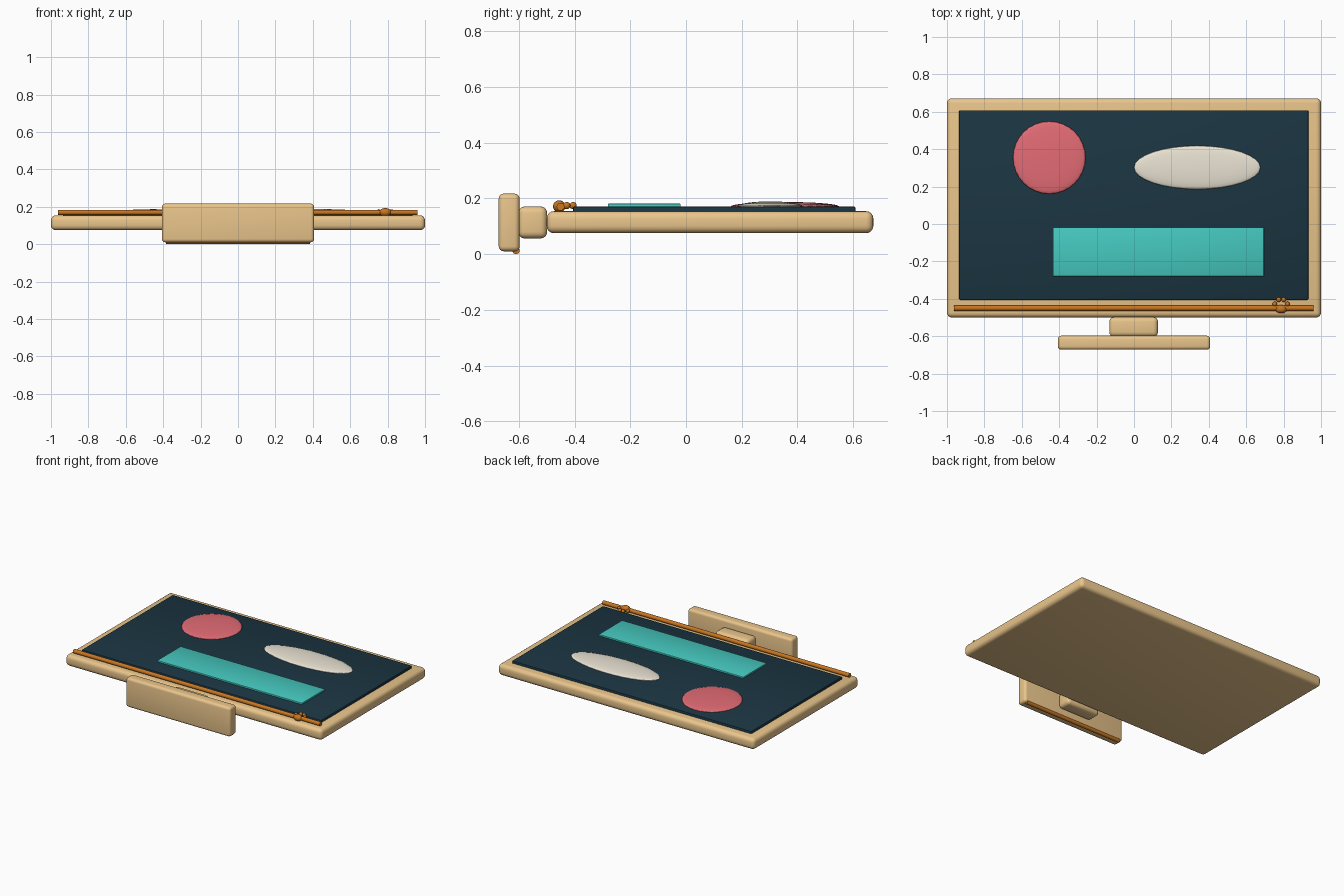
import bpy
import math

if "Cube" in bpy.data.objects:
    bpy.data.objects.remove(bpy.data.objects["Cube"])


def material(name, rgb):
    m = bpy.data.materials.new(name)
    m.diffuse_color = (*rgb, 1)
    m.use_nodes = True
    m.node_tree.nodes["Principled BSDF"].inputs["Base Color"].default_value = m.diffuse_color
    return m


TAN = material("tan", (0.82, 0.56, 0.26))
NAVY = material("navy", (0.011, 0.036, 0.055))
ORANGE = material("orange", (0.58, 0.18, 0.015))
PINK = material("pink", (0.78, 0.15, 0.18))
CREAM = material("cream", (0.82, 0.77, 0.65))
TEAL = material("teal", (0.06, 0.58, 0.52))


def finish(name, mat, scale=None):
    ob = bpy.context.object
    ob.name = name
    if scale:
        ob.scale = scale
        bpy.ops.object.transform_apply(location=False, rotation=False, scale=True)
    ob.data.materials.append(mat)
    return ob


def box(name, xr, yr, zr, mat, bevel, segments=4):
    """Rounded box given by its extents."""
    lo, hi = zip(xr, yr, zr)
    bpy.ops.mesh.primitive_cube_add(size=1, location=[(a + b) / 2 for a, b in zip(lo, hi)])
    ob = finish(name, mat, [b - a for a, b in zip(lo, hi)])
    mod = ob.modifiers.new("bevel", 'BEVEL')
    mod.width = bevel
    mod.segments = segments
    bpy.ops.object.modifier_apply(modifier=mod.name)
    bpy.ops.object.shade_smooth_by_angle(angle=math.radians(35))


def blob(name, loc, radii, mat, segments=32, rings=16):
    """Ellipsoid."""
    bpy.ops.mesh.primitive_uv_sphere_add(segments=segments, ring_count=rings, radius=1, location=loc)
    finish(name, mat, radii)
    bpy.ops.object.shade_smooth()


def rod(name, x0, x1, y, z, r, mat):
    """Horizontal rod along x."""
    bpy.ops.mesh.primitive_cylinder_add(vertices=24, radius=r, depth=x1 - x0,
                                        location=((x0 + x1) / 2, y, z),
                                        rotation=(0, math.pi / 2, 0))
    finish(name, mat)
    bpy.ops.object.shade_smooth_by_angle(angle=math.radians(40))


# monitor body, lying on its back
box("frame", (-1, 1), (-0.5, 0.672), (0.075, 0.154), TAN, 0.026)
box("screen", (-0.935, 0.932), (-0.406, 0.608), (0.13, 0.171), NAVY, 0.006, 2)

# stand
box("neck", (-0.132, 0.128), (-0.602, -0.498), (0.056, 0.171), TAN, 0.024)
box("base", (-0.407, 0.407), (-0.672, -0.597), (0.01, 0.217), TAN, 0.018)
rod("base_trim", -0.385, 0.385, -0.61, 0.013, 0.013, ORANGE)

# shapes on the screen
blob("round_patch", (-0.453, 0.355, 0.171), (0.194, 0.194, 0.016), PINK)
blob("oval_patch", (0.338, 0.302, 0.172), (0.338, 0.116, 0.017), CREAM)
box("bar_patch", (-0.434, 0.694), (-0.28, -0.019), (0.16, 0.181), TEAL, 0.003, 2)

# trim with paw ornament
rod("frame_trim", -0.963, 0.96, -0.45, 0.17, 0.014, ORANGE)
blob("paw_pad", (0.787, -0.455, 0.171), (0.032, 0.022, 0.022), ORANGE, 24, 12)
for i, (dx, y) in enumerate([(-0.034, -0.428), (-0.013, -0.405), (0.013, -0.405), (0.034, -0.428)]):
    blob(f"paw_toe_{i + 1}", (0.787 + dx, y, 0.174), (0.012, 0.013, 0.013), ORANGE, 16, 10)
